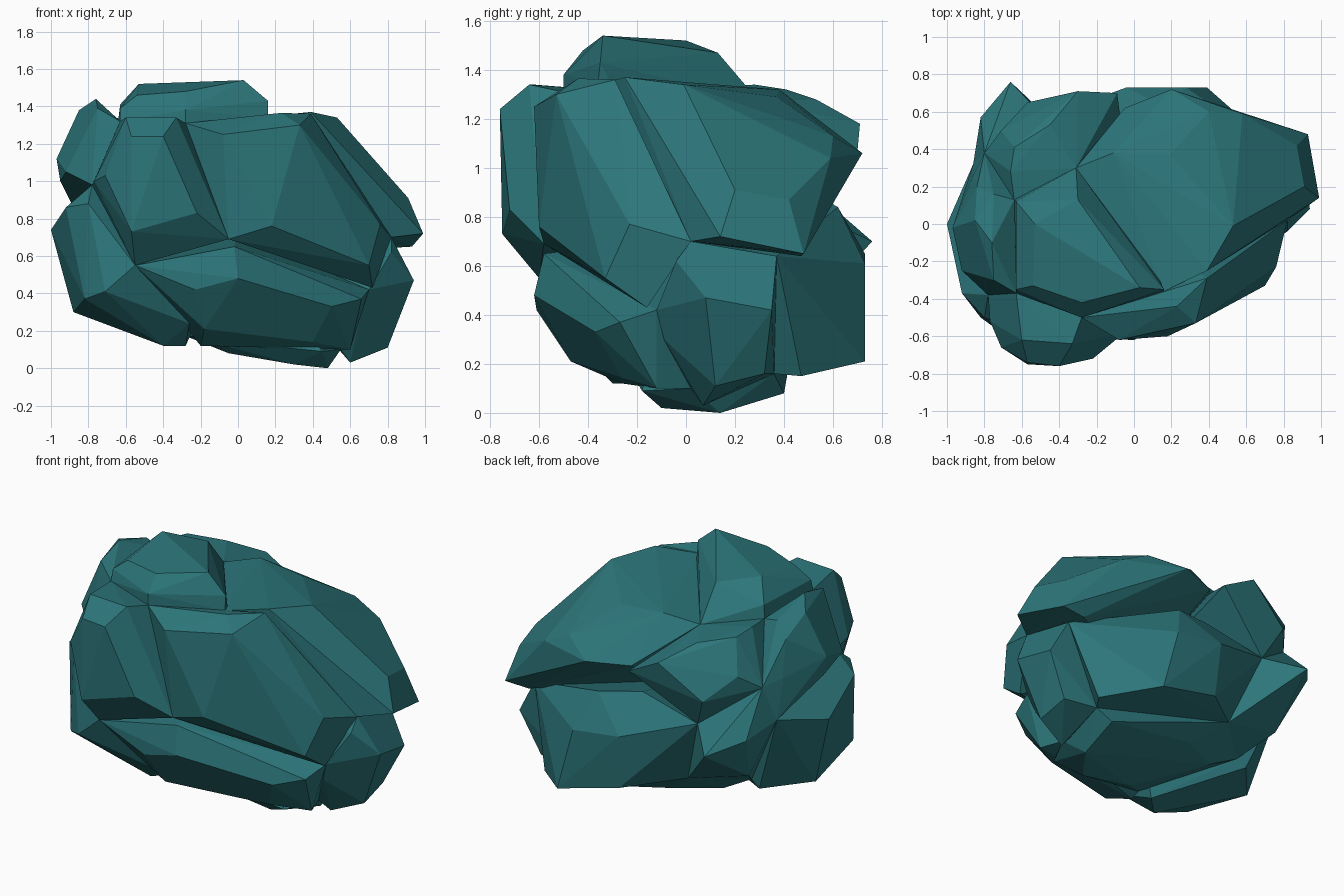
import bpy
import bmesh
import math
from mathutils import Vector

cube = bpy.data.objects.get("Cube")
if cube:
    bpy.data.objects.remove(cube, do_unlink=True)

# One flat teal stone colour
stone = bpy.data.materials.new("teal_stone")
stone.use_nodes = True
teal = (0.025, 0.18, 0.195, 1)
stone.diffuse_color = teal
stone.node_tree.nodes["Principled BSDF"].inputs["Base Color"].default_value = teal

# Every chunk reaches into the middle of the boulder, so the cracks stay closed
heart = Vector((0, 0, .72))


def chunk(name, crown, rim):
    """A faceted stone: raised crown corners, sunken rim corners and the shared heart."""
    mesh = bpy.data.meshes.new(name)
    bm = bmesh.new()
    for corner in [*crown, *rim, heart]:
        bm.verts.new(corner)
    hull = bmesh.ops.convex_hull(bm, input=bm.verts[:])
    unused = {v for v in hull["geom_interior"] + hull["geom_unused"]
              if isinstance(v, bmesh.types.BMVert) and not v.link_faces}
    bmesh.ops.delete(bm, geom=list(unused), context="VERTS")
    bmesh.ops.dissolve_limit(bm, angle_limit=math.radians(5),
                             verts=bm.verts[:], edges=bm.edges[:])
    bmesh.ops.recalc_face_normals(bm, faces=bm.faces[:])
    bm.to_mesh(mesh)
    bm.free()
    mesh.materials.append(stone)
    stone_object = bpy.data.objects.new(name, mesh)
    bpy.context.collection.objects.link(stone_object)
    return stone_object


# Junctions where the cracks meet, shared by neighbouring chunks
summit_left = (-.64, .13, 1.33)
summit_back = (-.31, .3, 1.27)
summit_right = (.16, -.36, 1.34)
summit_front = (-.28, -.5, 1.31)
summit_corner = (-.63, -.37, 1.32)
front_middle = (-.05, -.58, .69)
front_left = (-.55, -.6, .55)
left_front = (-.78, -.38, .98)
right_tip = (.82, .02, .7)
right_low = (.7, -.12, .42)
right_back = (.8, .37, .64)
back_middle = (-.48, .57, .79)
back_left = (-.8, .38, 1.03)
left_back = (-.86, .32, .82)
base_front = (-.22, -.22, .16)
base_right = (.55, .02, .1)
base_corner = (.58, .36, .16)
base_back = (-.33, .45, .36)
base_left = (-.6, .2, .33)

# Upper chunks
chunk("summit_cap",
      [(-.53, 0, 1.52), (-.3, .13, 1.47), (.03, -.34, 1.54), (.16, -.35, 1.43),
       (-.28, -.42, 1.48), (-.54, -.33, 1.46), (-.28, -.5, 1.38), (-.63, -.35, 1.39),
       (-.63, .12, 1.41)],
      [summit_left, summit_back, summit_right, summit_front, summit_corner])

chunk("right_shoulder",
      [(.39, -.25, 1.37), (.53, -.01, 1.34), (-.11, .38, 1.32), (.19, .37, 1.29),
       (.2, .72, 1.06), (.4, .6, 1.13), (.58, .59, 1.04), (.91, .2, .91), (.87, .42, .87),
       (.99, .14, .72), (.93, .48, .65)],
      [summit_back, summit_right, right_tip, (.77, .47, .64), (-.05, .62, 1.06)])

chunk("front_slab",
      [(-.08, -.62, 1.25), (.33, -.53, 1.3), (.76, -.23, .77), (.7, -.33, .55),
       (.18, -.6, .76), (.23, -.44, 1.365)],
      [summit_right, summit_front, front_middle, right_tip, (.72, -.16, .43),
       (.39, -.29, 1.36)])

chunk("front_left_block",
      [(-.4, -.76, 1.24), (-.57, -.74, 1.24), (-.22, -.72, .83), (-.57, -.75, .73),
       (-.71, -.66, 1.03), (-.33, -.64, 1.34), (-.6, -.62, 1.34), (-.77, -.52, 1)],
      [summit_front, summit_corner, left_front, front_left, front_middle])

chunk("left_shoulder",
      [(-.76, -.1, 1.44), (-.85, .02, 1.38), (-.97, -.02, 1.12), (-.95, -.02, 1),
       (-.92, -.25, 1.05), (-.84, .2, 1.28), (-.75, -.3, 1.39), (-.75, .16, 1.36),
       (-.86, .26, 1.06)],
      [summit_left, summit_corner, left_front, back_left, left_back])

chunk("back_shoulder",
      [(-.3, .71, 1.18), (-.09, .7, 1.07), (-.57, .65, .98), (-.71, .5, 1.12),
       (-.64, .41, 1.32), (-.45, .53, 1.28), (-.66, .28, 1.34)],
      [summit_left, summit_back, back_left, back_middle])

# Lower chunks
chunk("front_foot",
      [(-.02, -.58, .65), (-.23, -.61, .42), (0, -.62, .48), (.5, -.37, .33),
       (.4, -.26, .14), (-.18, -.47, .21), (.66, -.27, .37), (.6, -.12, .1),
       (-.2, -.26, .12)],
      [front_left, right_low, base_right, base_front])

chunk("right_foot",
      [(.94, .08, .47), (.92, .35, .42), (.79, .32, .16), (.8, .12, .11),
       (.6, .07, .03), (.66, -.09, .3), (.82, -.04, .62)],
      [right_tip, right_low, right_back, base_right, base_corner])

chunk("back_right_foot",
      [(.18, .62, .84), (-.08, .55, .88), (.28, .73, .61), (-.04, .73, .65),
       (-.02, .7, .31), (.39, .73, .21), (.66, .47, .15), (.68, .47, .39),
       (-.32, .6, .78)],
      [right_back, back_middle, base_corner, base_back])

chunk("back_left_foot",
      [(-.66, .76, .7), (-.82, .57, .77), (-.72, .4, .46)],
      [back_left, left_back, back_middle, base_back, base_left])

chunk("left_foot",
      [(-1, 0, .74), (-.92, -.37, .86), (-.8, -.5, .88), (-.71, -.58, .41),
       (-.82, -.5, .37), (-.88, -.04, .3), (-.4, -.3, .12), (-.26, -.42, .24),
       (-.66, .21, .29), (-.28, -.18, .12)],
      [left_front, front_left, left_back, base_left])

# Underside
chunk("base_stone",
      [(.48, .14, 0), (.5, .4, .08), (.3, -.1, .02), (-.12, .34, .2), (.45, -.18, .09),
       (-.05, -.1, .08), (-.4, .2, .22)],
      [base_front, base_right, base_corner, base_back, base_left])
